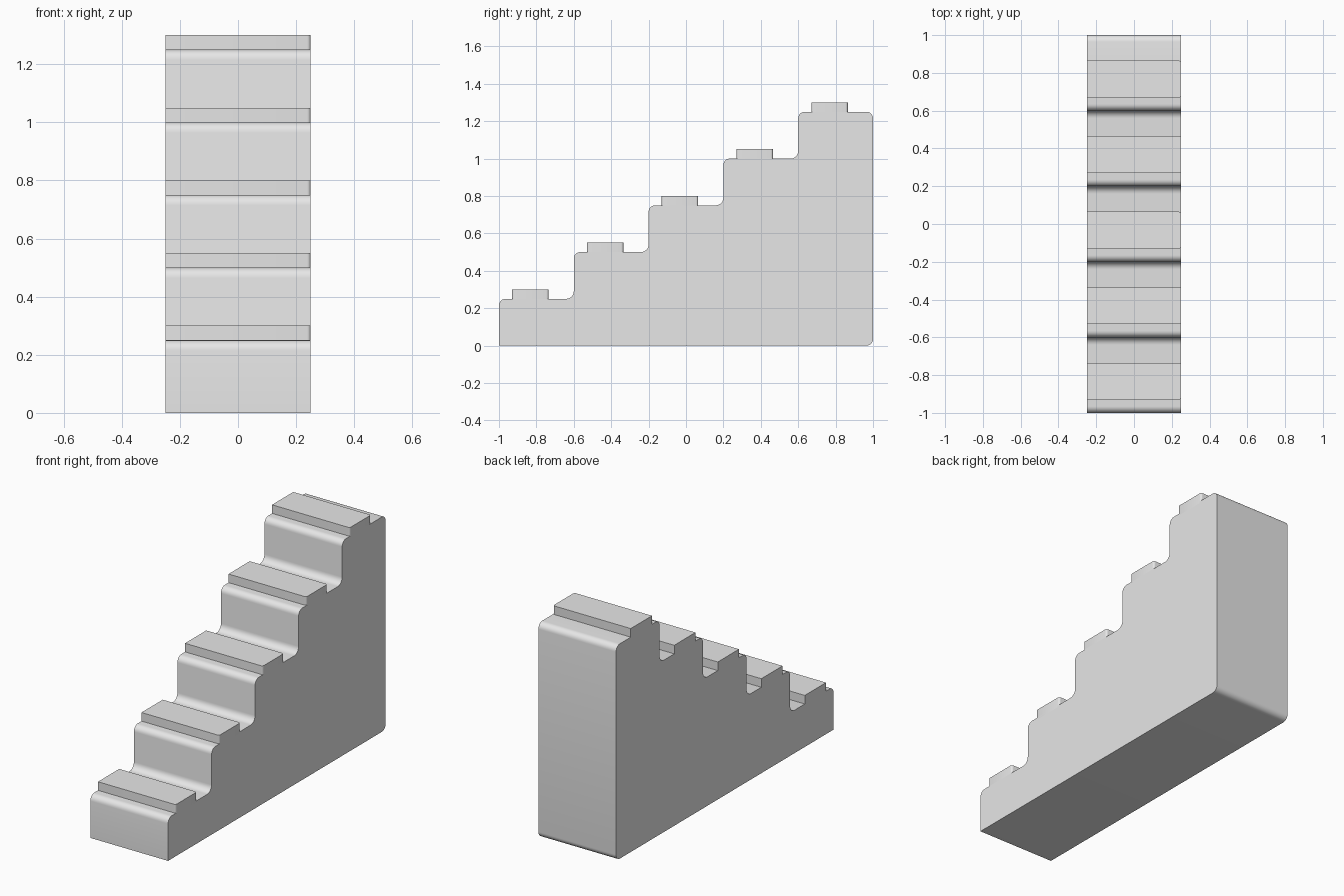
import bpy, bmesh, math

cube = bpy.data.objects.get("Cube")
if cube:
    bpy.data.objects.remove(cube, do_unlink=True)

HALF_WIDTH, STEPS, RUN, RISE = 0.25, 5, 0.4, 0.25

stone = bpy.data.materials.new("light_grey")
stone.use_nodes = True
grey = (0.8, 0.8, 0.8, 1)
stone.diffuse_color = grey
stone.node_tree.nodes["Principled BSDF"].inputs["Base Color"].default_value = grey


def rounded(points, radii, segments):
    """Round each corner of a closed polygon with its own fillet radius."""
    result = []
    for i, ((px, py), r) in enumerate(zip(points, radii)):
        if r == 0:
            result.append((px, py))
            continue
        (ax, ay), (bx, by) = points[i - 1], points[(i + 1) % len(points)]
        la, lb = math.hypot(ax - px, ay - py), math.hypot(bx - px, by - py)
        ux, uy = (ax - px) / la * r, (ay - py) / la * r
        vx, vy = (bx - px) / lb * r, (by - py) / lb * r
        for k in range(segments + 1):
            t = math.pi / 2 * k / segments
            a, b = 1 - math.sin(t), 1 - math.cos(t)
            result.append((px + ux * a + vx * b, py + uy * a + vy * b))
    return result


def extrude(name, ring, direction):
    """Extrude a ring of 3D points into a solid object."""
    bm = bmesh.new()
    face = bm.faces.new([bm.verts.new(p) for p in ring])
    top = bmesh.ops.extrude_face_region(bm, geom=[face], use_keep_orig=True)["geom"]
    bmesh.ops.translate(bm, vec=direction,
                        verts=[v for v in top if isinstance(v, bmesh.types.BMVert)])
    bmesh.ops.recalc_face_normals(bm, faces=bm.faces)
    mesh = bpy.data.meshes.new(name)
    bm.to_mesh(mesh)
    bm.free()
    mesh.materials.append(stone)
    obj = bpy.data.objects.new(name, mesh)
    bpy.context.collection.objects.link(obj)
    bpy.ops.object.select_all(action="DESELECT")
    obj.select_set(True)
    bpy.context.view_layer.objects.active = obj
    bpy.ops.object.shade_smooth_by_angle(angle=math.radians(35))
    return obj


# Stair body: stepped side profile with filleted nosings and inner corners
profile, radii = [(-1, 0)], [0]
for i in range(STEPS):
    front, height = -1 + RUN * i, RISE * (i + 1)
    profile += [(front, height), (front + RUN, height)]
    radii += [0.035, 0.04 if i < STEPS - 1 else 0.035]
profile.append((1, 0))
radii.append(0.035)
outline = rounded(profile, radii, 6)
extrude("stair_body", [(-HALF_WIDTH, y, z) for y, z in outline], (HALF_WIDTH * 2, 0, 0))

# Raised tread pads, rounded on the left end only
for i in range(STEPS):
    y0, z = -0.93 + RUN * i, RISE * (i + 1)
    y1 = y0 + 0.195
    corners = [(-HALF_WIDTH, y0), (HALF_WIDTH, y0), (HALF_WIDTH, y1), (-HALF_WIDTH, y1)]
    pad = rounded(corners, [0, 0.012, 0.012, 0], 4)
    extrude(f"tread_pad_{i + 1}", [(x, y, z - 0.01) for x, y in pad], (0, 0, 0.06))
